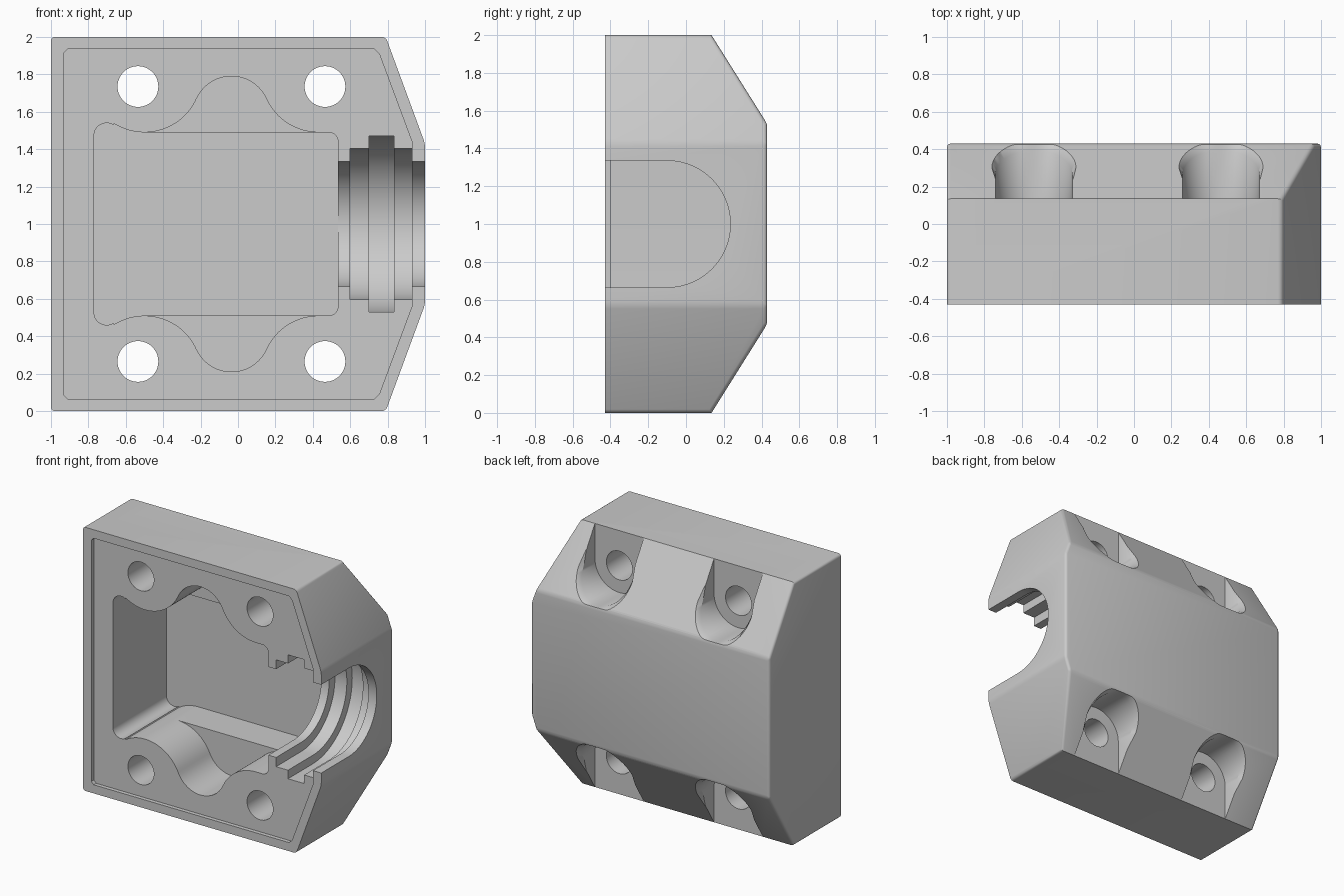
import bpy, bmesh
from math import cos, sin, radians

cube = bpy.data.objects.get("Cube")
if cube:
    bpy.data.objects.remove(cube, do_unlink=True)

FRONT, BACK, SHOULDER, SLOPE_Z = -0.43, 0.43, 0.135, 1.53
HOLE_X, HOLE_Z = (-0.535, 0.465), 1.735

grey = bpy.data.materials.new("housing grey")
grey.use_nodes = True
grey.diffuse_color = (0.6, 0.6, 0.6, 1)
grey.node_tree.nodes["Principled BSDF"].inputs["Base Color"].default_value = grey.diffuse_color


def arc(cx, cz, r, a, b, n=16):
    """Points along an arc, angles in degrees."""
    steps = [radians(a + (b - a) * i / n) for i in range(n + 1)]
    return [(cx + r * cos(t), cz + r * sin(t)) for t in steps]


def flip(pts):
    """Mirror an outline about mid height."""
    return [(x, 2 - z) for x, z in reversed(pts)]


def loft(name, loops):
    """Closed solid through equally long loops of 3D points."""
    bm = bmesh.new()
    rings = [[bm.verts.new(p) for p in loop] for loop in loops]
    n = len(rings[0])
    for a, b in zip(rings, rings[1:]):
        for i in range(n):
            j = (i + 1) % n
            bm.faces.new((a[i], a[j], b[j], b[i]))
    bm.faces.new(rings[0])
    bm.faces.new(rings[-1])
    bmesh.ops.recalc_face_normals(bm, faces=bm.faces)
    mesh = bpy.data.meshes.new(name)
    bm.to_mesh(mesh)
    bm.free()
    ob = bpy.data.objects.new(name, mesh)
    bpy.context.collection.objects.link(ob)
    mesh.materials.append(grey)
    return ob


def prism_y(name, pts, y0, y1):
    return loft(name, [[(x, y, z) for x, z in pts] for y in (y0, y1)])


def prism_x(name, pts, x0, x1):
    return loft(name, [[(x, y, z) for y, z in pts] for x in (x0, x1)])


def cut(cutter):
    """Subtract a cutter from the housing and discard it."""
    cutter.hide_render = True
    mod = housing.modifiers.new("cut", "BOOLEAN")
    mod.operation, mod.solver, mod.object = "DIFFERENCE", "EXACT", cutter
    bpy.ops.object.modifier_apply(modifier=mod.name)
    bpy.data.objects.remove(cutter, do_unlink=True)


def slope_y(z):
    """Depth of the sloping back face, for the upper half."""
    return SHOULDER + (BACK - SHOULDER) * (2 - z) / (2 - SLOPE_Z)


# Housing: six-sided block with sloping upper and lower backs
upper = [(1, 1.43), (0.79, 2), (-1, 2)]
housing = prism_y("housing", upper + flip(upper), FRONT, BACK)
bm = bmesh.new()
bm.from_mesh(housing.data)
for side in (1, -1):
    z = 1 + side
    normal = (0, 2 - SLOPE_Z, side * (BACK - SHOULDER))
    bmesh.ops.bisect_plane(bm, geom=bm.verts[:] + bm.edges[:] + bm.faces[:],
                           plane_co=(0, SHOULDER, z), plane_no=normal, clear_outer=True)
    bmesh.ops.holes_fill(bm, edges=[e for e in bm.edges if e.is_boundary], sides=0)
bmesh.ops.recalc_face_normals(bm, faces=bm.faces)


def soft(e):
    a, b = (v.co for v in e.verts)
    on_front = max(a.y, b.y) < FRONT + 0.01
    on_shoulder = abs(a.y - SHOULDER) < 0.01 and abs(b.y - SHOULDER) < 0.01
    return not (on_front or on_shoulder)


bmesh.ops.bevel(bm, geom=[e for e in bm.edges if soft(e)], offset=0.02, segments=3,
                profile=0.5, affect="EDGES")
bm.to_mesh(housing.data)
bm.free()
bpy.context.view_layer.objects.active = housing
housing.select_set(True)

# Shallow recess inside the front rim
rim = [(0.93, 1.44), (0.755, 1.91), (0.73, 1.935), (-0.91, 1.935), (-0.93, 1.915)]
cut(prism_y("recess", rim + flip(rim), -0.6, -0.4))

# Deep pocket with rounded ears in the left corners
top = (arc(-0.702, 1.472, 0.068, 180, 58) + arc(-0.5, 1.795, 0.305, 238, 270, 8)
       + arc(0.485, 1.44, 0.05, 90, 0, 8))
cut(prism_y("pocket", top + flip(top), -0.6, 0.24))

# Shallower domed bays above and below the pocket
bay = ([(-0.5, 1.4)] + arc(-0.5, 1.795, 0.305, -90, -24.3)
       + arc(-0.035, 1.585, 0.205, 155.7, 24.3, 24)
       + arc(0.43, 1.795, 0.305, 204.3, 270) + [(0.43, 1.4)])
for pts in (bay, flip(bay)):
    cut(prism_y("bay", pts, -0.6, -0.02))

# Stepped cable bore, open to the front
for r, x0, x1 in ((0.335, 0.52, 1.1), (0.405, 0.6, 0.93), (0.47, 0.7, 0.835)):
    bore = [(-0.6, 1 - r)] + arc(-0.1, 1, r, -90, 90, 40) + [(-0.6, 1 + r)]
    cut(prism_x("bore", bore, x0, x1))

# Screw slots with flared lips in the sloping backs, and screw holes
for hx in HOLE_X:
    for mirror in (False, True):
        loops = []
        for r, depth in ((0.205, None), (0.205, -0.035), (0.225, 0.0), (0.225, 0.3)):
            loop = []
            for x, z in [(hx - r, 2.2)] + arc(hx, HOLE_Z, r, 180, 360, 32) + [(hx + r, 2.2)]:
                z = max(z, SLOPE_Z)
                y = SHOULDER
                if depth is not None:
                    y = max(slope_y(z) + depth, SHOULDER + 0.002 + 0.01 * (depth + 0.04))
                loop.append((x, y, 2 - z if mirror else z))
            loops.append(loop)
        cut(loft("slot", loops))
        hz = 2 - HOLE_Z if mirror else HOLE_Z
        cut(prism_y("screw_hole", arc(hx, hz, 0.109, 0, 352.5, 47), -0.6, 0.6))

bpy.ops.object.shade_smooth_by_angle(angle=radians(32))
